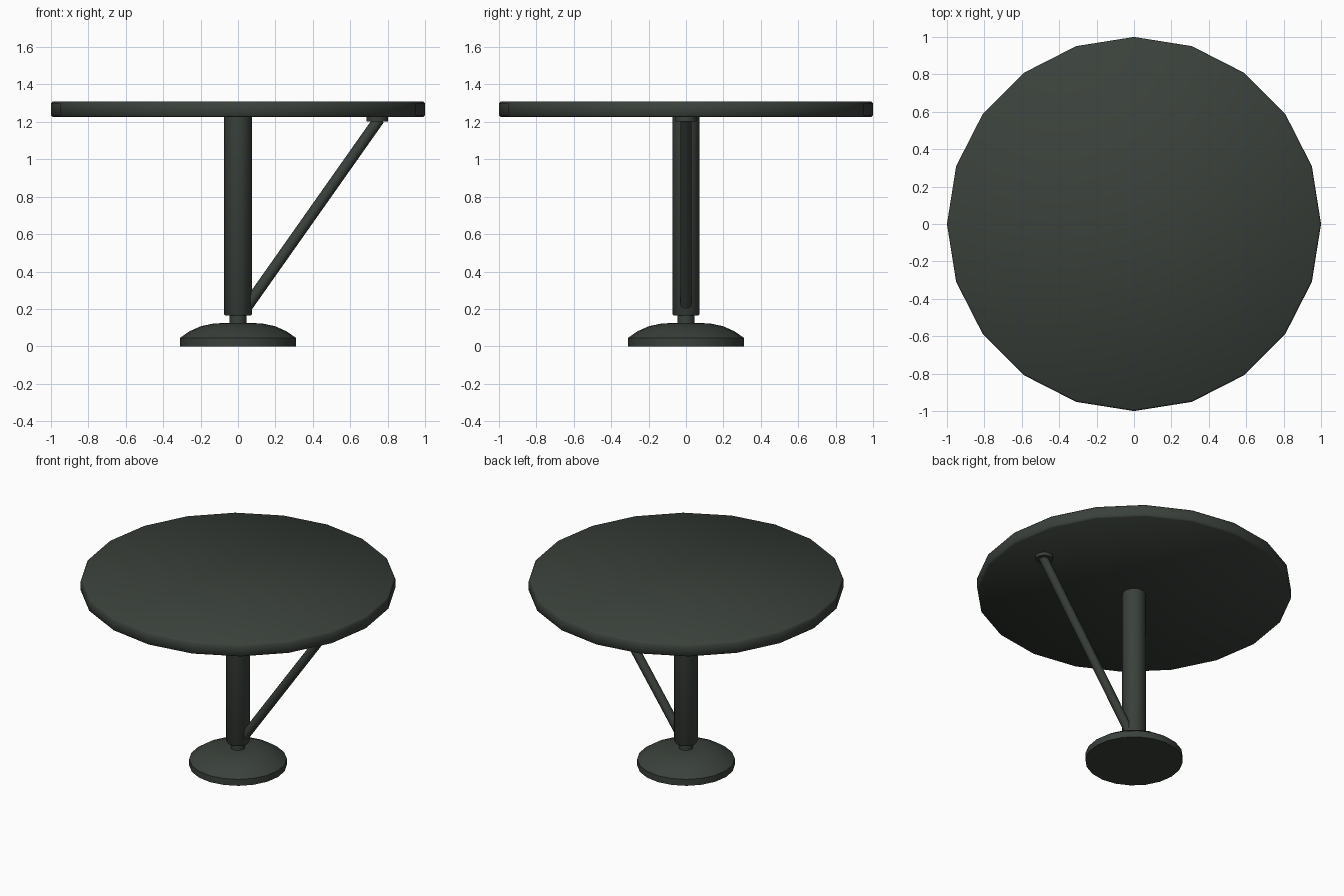
import bpy, math
from mathutils import Vector

if "Cube" in bpy.data.objects:
    bpy.data.objects.remove(bpy.data.objects["Cube"])

mat = bpy.data.materials.new("dark green grey")
mat.diffuse_color = (0.042, 0.052, 0.043, 1)
mat.use_nodes = True
mat.node_tree.nodes["Principled BSDF"].inputs["Base Color"].default_value = mat.diffuse_color


def lathe(name, profile, sides, start=(0, 0, 0), direction=(0, 0, 1)):
    """Closed solid of revolution from (radius, height) points along direction."""
    rot = Vector((0, 0, 1)).rotation_difference(Vector(direction))
    verts, faces = [], []
    for r, h in profile:
        for i in range(sides):
            a = 2 * math.pi * i / sides
            p = Vector((r * math.cos(a), r * math.sin(a), h))
            verts.append(rot @ p + Vector(start))
    for k in range(len(profile) - 1):
        for i in range(sides):
            j = (i + 1) % sides
            faces.append((k * sides + i, k * sides + j,
                          (k + 1) * sides + j, (k + 1) * sides + i))
    faces.append(tuple(reversed(range(sides))))
    top = (len(profile) - 1) * sides
    faces.append(tuple(range(top, top + sides)))
    me = bpy.data.meshes.new(name)
    me.from_pydata(verts, [], faces)
    me.materials.append(mat)
    ob = bpy.data.objects.new(name, me)
    bpy.context.collection.objects.link(ob)
    bpy.ops.object.select_all(action='DESELECT')
    ob.select_set(True)
    bpy.context.view_layer.objects.active = ob
    bpy.ops.object.shade_smooth_by_angle(angle=math.radians(50))
    return ob


# Round top with softened rims
lathe("table_top", [(0.99, 1.225), (1.0, 1.235), (1.0, 1.3), (0.99, 1.31)], 20)

# Domed foot
lathe("base", [(0.31, 0), (0.31, 0.045), (0.26, 0.08), (0.2, 0.107),
               (0.13, 0.122), (0.06, 0.125)], 20)

# Neck and main column
lathe("neck", [(0.046, 0.11), (0.046, 0.18)], 16)
lathe("column", [(0.07, 0.165), (0.075, 0.172), (0.075, 1.23)], 10)

# Diagonal brace and its mounting pad under the top
a, b = Vector((0.05, 0, 0.215)), Vector((0.755, 0, 1.215))
lathe("brace", [(0.03, 0), (0.03, (b - a).length)], 10, a, b - a)
lathe("brace_pad", [(0.057, 1.203), (0.057, 1.23)], 16, (0.745, 0, 0))
